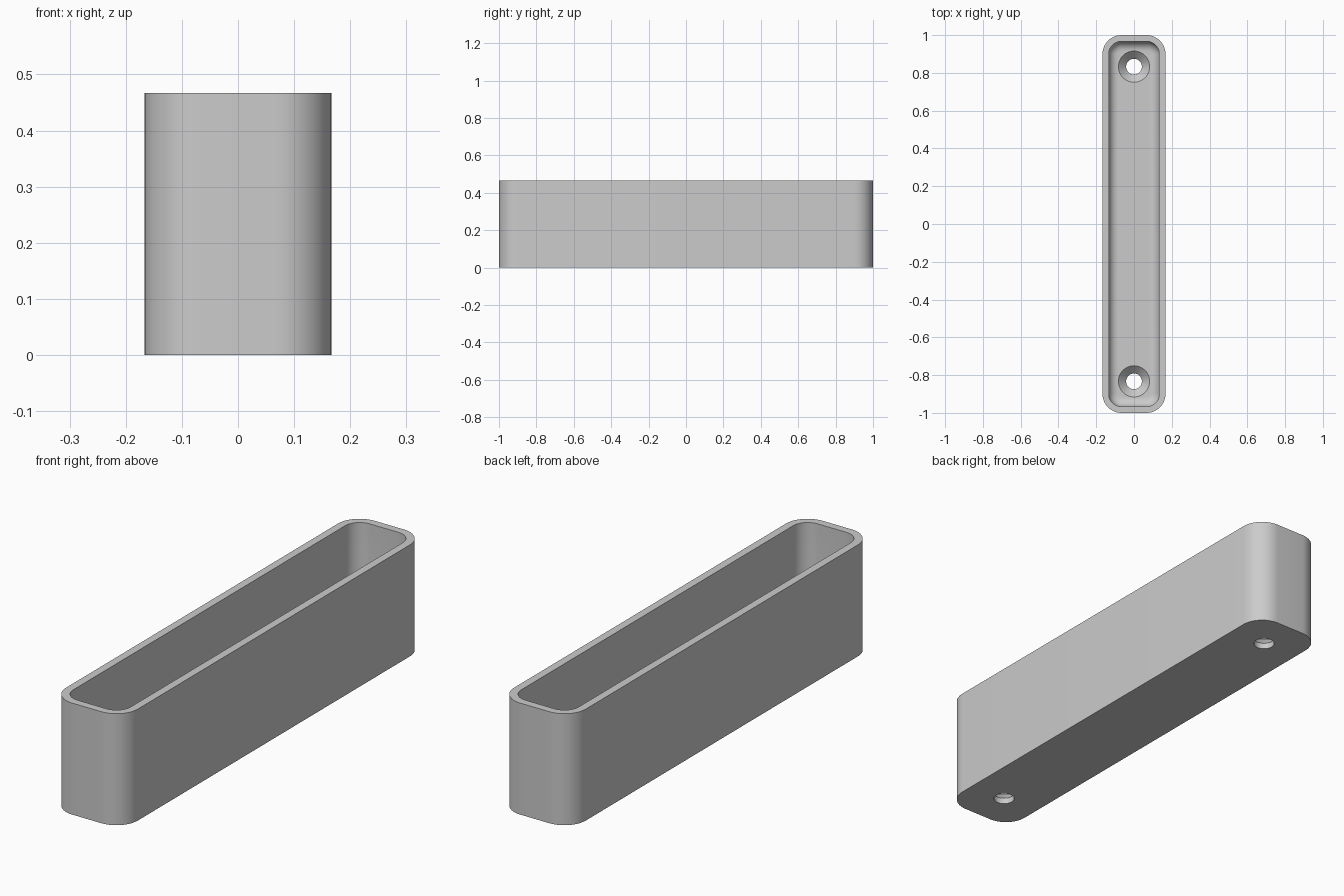
import bpy, bmesh
from math import sin, cos, pi

if "Cube" in bpy.data.objects:
    bpy.data.objects.remove(bpy.data.objects["Cube"])

HALF_X, HALF_Y, HEIGHT = 1 / 6, 1.0, 0.467
WALL, FLOOR, CORNER, FILLET = 0.0333, 0.0667, 0.1, 0.05
HOLE_Y, HOLE_R, SINK_R = 0.833, 0.0417, 0.0828

bm = bmesh.new()


def rounded_loop(inset, z, steps=12):
    """Rounded rectangle set in from the outer wall."""
    r = CORNER - inset
    cx, cy = HALF_X - CORNER, HALF_Y - CORNER
    verts = []
    for q, (sx, sy) in enumerate([(1, 1), (-1, 1), (-1, -1), (1, -1)]):
        for i in range(steps + 1):
            a = (q + i / steps) * pi / 2
            verts.append(bm.verts.new((sx * cx + r * cos(a), sy * cy + r * sin(a), z)))
    return verts


def circle_loop(y, r, z, n=48):
    return [bm.verts.new((r * cos(2 * pi * i / n), y + r * sin(2 * pi * i / n), z))
            for i in range(n)]


def skin(loops):
    """Join successive loops with quads."""
    for a, b in zip(loops, loops[1:]):
        for i in range(len(a)):
            j = (i + 1) % len(a)
            bm.faces.new((a[i], a[j], b[j], b[i]))


def fill(loops):
    """Flat sheet bounded by the first loop, with the others as holes."""
    edges = []
    for loop in loops:
        for a, b in zip(loop, loop[1:] + loop[:1]):
            edges.append(bm.edges.get((a, b)) or bm.edges.new((a, b)))
    bmesh.ops.triangle_fill(bm, use_beauty=True, edges=edges)


# Outer wall, rim, inner wall and the fillet down to the floor
shell = [rounded_loop(0, 0), rounded_loop(0, HEIGHT), rounded_loop(WALL, HEIGHT)]
for k in range(9):
    a = k / 8 * pi / 2
    shell.append(rounded_loop(WALL + FILLET * (1 - cos(a)), FLOOR + FILLET * (1 - sin(a))))
skin(shell)

# Countersunk screw holes
holes = []
for y in (-HOLE_Y, HOLE_Y):
    hole = [circle_loop(y, HOLE_R, 0),
            circle_loop(y, HOLE_R, FLOOR - (SINK_R - HOLE_R)),
            circle_loop(y, SINK_R, FLOOR)]
    skin(hole)
    holes.append(hole)

# Underside and floor
fill([shell[0]] + [h[0] for h in holes])
fill([shell[-1]] + [h[-1] for h in holes])
bmesh.ops.recalc_face_normals(bm, faces=bm.faces)

mesh = bpy.data.meshes.new("tray")
bm.to_mesh(mesh)
bm.free()
tray = bpy.data.objects.new("tray", mesh)
bpy.context.collection.objects.link(tray)

# Plain grey
grey = bpy.data.materials.new("grey")
grey.use_nodes = True
colour = (0.6, 0.6, 0.6, 1)
grey.diffuse_color = colour
grey.node_tree.nodes["Principled BSDF"].inputs["Base Color"].default_value = colour
mesh.materials.append(grey)

bpy.ops.object.select_all(action="DESELECT")
tray.select_set(True)
bpy.context.view_layer.objects.active = tray
bpy.ops.object.shade_smooth_by_angle(angle=pi / 6)
